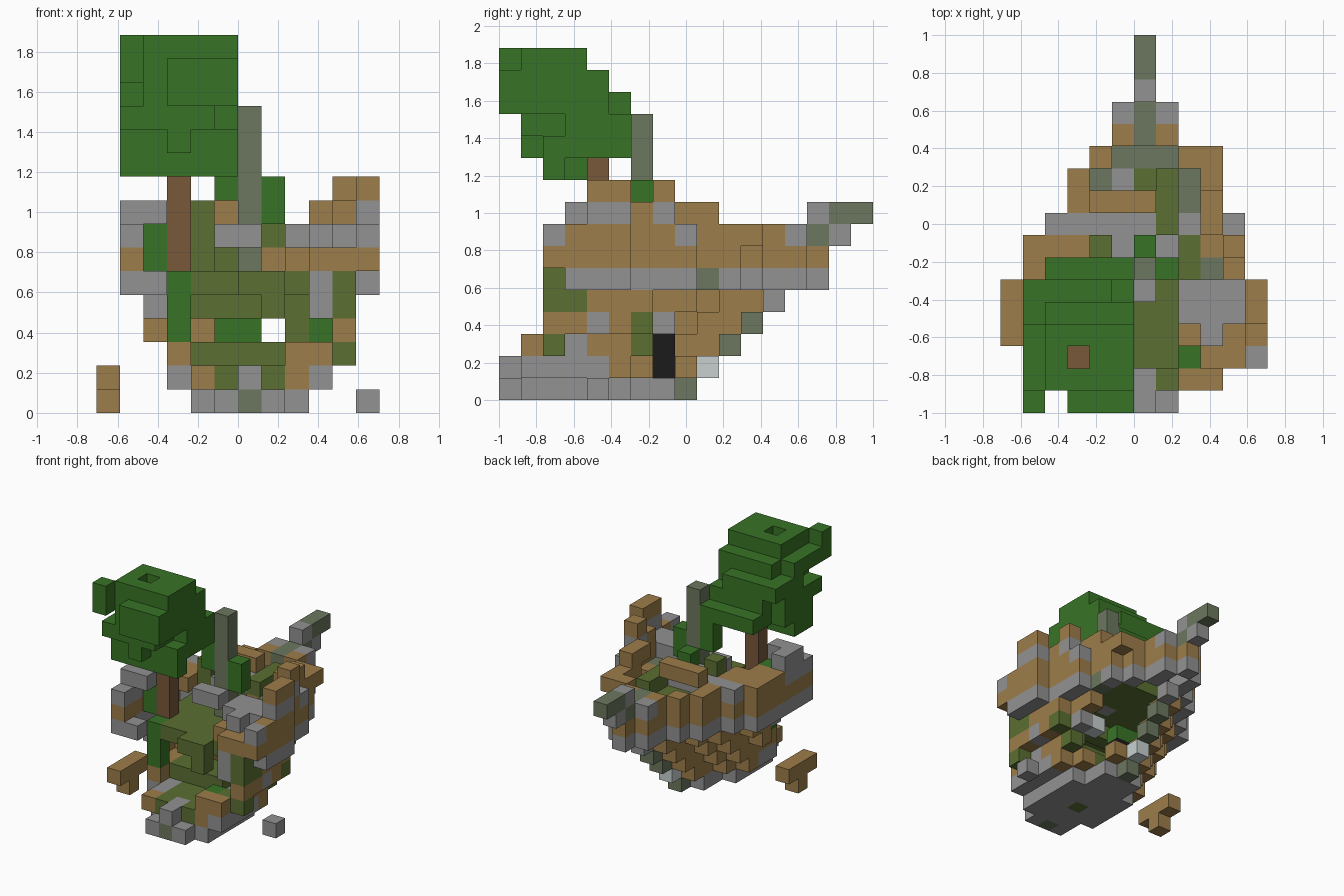
import bpy
import bmesh

cube = bpy.data.objects.get("Cube")
if cube:
    bpy.data.objects.remove(cube, do_unlink=True)

CELL = 2 / 17
KEEL = 6  # column of the keel


def material(name, *rgb):
    linear = [((c / 255 + 0.055) / 1.055) ** 2.4 for c in rgb] + [1]
    mat = bpy.data.materials.new(name)
    mat.use_nodes = True
    mat.diffuse_color = linear
    mat.node_tree.nodes["Principled BSDF"].inputs["Base Color"].default_value = linear
    return mat


wood = material("planks", 157, 125, 74)
stone = material("grey stone", 146, 146, 146)
mossy = material("mossy stone", 108, 119, 95)
moss = material("moss", 91, 111, 50)
leaf = material("leaves", 56, 116, 38)
bark = material("bark", 119, 88, 58)
coal = material("black", 27, 27, 27)
pale = material("pale stone", 200, 208, 208)
palette = [wood, stone, mossy, moss, leaf, bark, coal, pale]

grid = {}


def cells(i, j, k):
    spans = [range(s, s + 1) if isinstance(s, int) else range(s[0], s[1] + 1) for s in (i, j, k)]
    return [(a, b, c) for a in spans[0] for b in spans[1] for c in spans[2]]


def put(part, mat, i, j, k):
    for cell in cells(i, j, k):
        grid[cell] = (part, mat)


def tint(mat, i, j, k):
    """Recolour blocks that already exist."""
    for cell in cells(i, j, k):
        if cell in grid:
            grid[cell] = (grid[cell][0], mat)


def cut(i, j, k):
    for cell in cells(i, j, k):
        grid.pop(cell, None)


# Hull: layers that widen upward and taper to the bow
widths = (2, 3, 3, 4, 4, 5, 5, 5)
sterns = (1, 1, 1, 2, 2, 2, 2, 2)
bows = (8, 9, 10, 11, 12, 14, 14, 13)


def inside(i, j, k):
    if j > bows[k]:
        return False
    taper = 14 if k > 4 else bows[k]
    return abs(i - KEEL) <= min(widths[k], round(0.68 * (taper - j)))


def hull_colour(i, j, k):
    if k in (0, 5):
        return stone
    if k == 1:
        return stone if j < 5 else wood
    if k == 7:
        left_stern = i < KEEL and j < 5
        return stone if j in (2, 8, 13) or left_stern else wood
    return wood


for k in range(len(widths)):
    for j in range(sterns[k], bows[k] + 1):
        for i in range(12):
            if not inside(i, j, k):
                continue
            edge = not (inside(i - 1, j, k) and inside(i + 1, j, k) and inside(i, j + 1, k))
            if edge or k < 2:
                put("hull", hull_colour(i, j, k), i, j, k)

# Stern foot and stem stones
cut(i=4, j=1, k=0)
put("hull", stone, i=(5, 7), j=0, k=0)
put("hull", stone, i=KEEL, j=0, k=1)
tint(mossy, i=KEEL, j=0, k=0)
tint(moss, i=KEEL, j=3, k=0)
tint(mossy, i=KEEL, j=8, k=0)
tint(pale, i=KEEL, j=9, k=1)
tint(mossy, i=KEEL, j=10, k=2)
tint(mossy, i=KEEL, j=11, k=3)
tint(stone, i=KEEL, j=12, k=4)

# Weathered patches
tint(moss, i=(8, 9), j=2, k=2)
tint(stone, i=(8, 9), j=3, k=2)
tint(stone, i=10, j=4, k=3)
tint(moss, i=10, j=(2, 3), k=4)
tint(stone, i=2, j=4, k=4)
tint(mossy, i=9, j=9, k=5)
tint(moss, i=(5, 7), j=(1, 6), k=1)
tint(stone, i=KEEL, j=(0, 1), k=1)
tint(wood, i=4, j=1, k=1)
tint(wood, i=8, j=1, k=1)

# Breach on the side of the bow, and broken stern corners
cut(i=(7, 10), j=(8, 11), k=(2, 3))
cut(i=(7, 10), j=(9, 11), k=4)
cut(i=(7, 10), j=7, k=(1, 3))
cut(i=11, j=2, k=5)
cut(i=11, j=(6, 7), k=(5, 7))
cut(i=3, j=(1, 2), k=(1, 2))
cut(i=2, j=(2, 4), k=3)
cut(i=2, j=(2, 3), k=4)
put("hull", moss, i=10, j=2, k=5)
put("hull", wood, i=10, j=(6, 7), k=(6, 7))
put("hull", stone, i=10, j=(6, 7), k=5)
put("hull", moss, i=10, j=2, k=2)
put("hull", moss, i=9, j=6, k=2)
put("hull", moss, i=10, j=6, k=3)
put("hull", stone, i=9, j=7, k=3)
put("hull", pale, i=8, j=7, k=3)
put("hull", stone, i=9, j=(2, 3), k=(4, 5))
put("hull", wood, i=(8, 9), j=1, k=2)
put("hull", wood, i=9, j=11, k=7)
put("hull", stone, i=2, j=2, k=5)

# Deck overgrown with moss
put("deck", moss, i=(3, 9), j=(4, 8), k=5)
put("deck", moss, i=(4, 8), j=(9, 10), k=(5, 6))
put("deck", moss, i=(4, 8), j=3, k=5)
put("deck", moss, i=(6, 7), j=2, k=5)
put("deck", moss, i=7, j=2, k=4)
put("deck", moss, i=(4, 8), j=5, k=4)
put("deck", moss, i=8, j=5, k=3)
put("deck", stone, i=7, j=7, k=5)
put("deck", mossy, i=8, j=(9, 10), k=6)
put("deck", mossy, i=4, j=10, k=6)
put("deck", stone, i=5, j=10, k=6)
put("deck", mossy, i=(5, 7), j=11, k=6)
put("deck", mossy, i=KEEL, j=(12, 13), k=7)
put("deck", moss, i=(4, 7), j=(4, 5), k=2)
put("deck", moss, i=4, j=7, k=(6, 8))
put("deck", wood, i=7, j=8, k=6)
put("deck", moss, i=7, j=(8, 10), k=7)
put("deck", moss, i=8, j=(6, 7), k=6)
put("deck", stone, i=8, j=8, k=6)
put("deck", mossy, i=9, j=6, k=6)
put("deck", wood, i=9, j=7, k=6)

# Loose planks and beams on the deck
put("beams", stone, i=(8, 10), j=(4, 5), k=7)
put("beams", stone, i=9, j=3, k=7)
put("beams", stone, i=(5, 6), j=5, k=7)
put("beams", stone, i=(2, 6), j=8, k=7)
put("beams", stone, i=5, j=7, k=7)
put("beams", wood, i=(1, 3), j=7, k=7)
put("beams", wood, i=(2, 3), j=6, k=7)
put("beams", wood, i=2, j=5, k=7)
put("beams", wood, i=(4, 6), j=9, k=8)
put("beams", wood, i=(8, 10), j=3, k=6)
put("beams", wood, i=(9, 10), j=2, k=6)

# Railings
put("railing", stone, i=11, j=(4, 5), k=8)
put("railing", wood, i=11, j=(4, 5), k=9)
put("railing", wood, i=10, j=6, k=8)
put("railing", stone, i=10, j=7, k=8)
put("railing", wood, i=10, j=7, k=9)
put("railing", wood, i=9, j=(8, 9), k=8)
put("railing", stone, i=1, j=(3, 4), k=8)
put("railing", stone, i=2, j=3, k=8)

# Bowsprit
put("bowsprit", mossy, i=KEEL, j=14, k=7)
put("bowsprit", stone, i=KEEL, j=15, k=7)
put("bowsprit", stone, i=KEEL, j=14, k=8)
put("bowsprit", mossy, i=KEEL, j=(15, 16), k=8)

# Mast and its dark foot
put("mast", mossy, i=KEEL, j=6, k=(6, 12))
put("mast_foot", coal, i=KEEL, j=7, k=(1, 2))

# Tree crown, then the trunk leaning through it
put("crown", leaf, i=1, j=0, k=(14, 15))
put("crown", leaf, i=(3, 5), j=0, k=(13, 14))
put("crown", leaf, i=(2, 5), j=(1, 3), k=15)
put("crown", leaf, i=(1, 5), j=(1, 3), k=14)
put("crown", leaf, i=(2, 5), j=4, k=14)
put("crown", leaf, i=(2, 5), j=(1, 4), k=13)
put("crown", leaf, i=(1, 4), j=(3, 5), k=13)
put("crown", leaf, i=(1, 4), j=(1, 4), k=12)
put("crown", leaf, i=(2, 5), j=(3, 5), k=12)
put("crown", leaf, i=(2, 5), j=(2, 5), k=11)
put("crown", leaf, i=1, j=(2, 4), k=11)
put("crown", leaf, i=3, j=1, k=11)
put("crown", leaf, i=(2, 5), j=6, k=11)
put("crown", leaf, i=(1, 2), j=(2, 3), k=10)
put("crown", leaf, i=(3, 5), j=2, k=10)
put("crown", leaf, i=5, j=6, k=(9, 10))
put("trunk", bark, i=3, j=4, k=(6, 11))
put("trunk", bark, i=3, j=3, k=(12, 13))
put("trunk", bark, i=3, j=2, k=14)
cut(i=3, j=2, k=15)

# Hanging vines and bushes
put("vines", leaf, i=3, j=3, k=(3, 5))
put("vines", leaf, i=2, j=4, k=(6, 7))
put("vines", leaf, i=7, j=6, k=(8, 9))
put("vines", leaf, i=KEEL, j=7, k=8)
put("vines", leaf, i=(5, 6), j=7, k=3)
put("vines", leaf, i=9, j=5, k=3)
put("vines", leaf, i=8, j=2, k=2)

# Wreckage lying beside the hull
put("broken_beam", wood, i=0, j=(3, 5), k=1)
put("broken_beam", wood, i=0, j=4, k=0)
put("fallen_stone", stone, i=11, j=4, k=0)


# Turn each part's blocks into a mesh of exposed faces
def build(part):
    bm = bmesh.new()
    corners = {}

    def corner(point):
        if point not in corners:
            x, y, z = point
            corners[point] = bm.verts.new(((x - 6) * CELL, y * CELL - 1, z * CELL))
        return corners[point]

    for cell in [c for c in grid if grid[c][0] == part]:
        for axis in range(3):
            u, v = (axis + 1) % 3, (axis + 2) % 3
            for side in (0, 1):
                beside = list(cell)
                beside[axis] += 2 * side - 1
                if tuple(beside) in grid:
                    continue
                ring = []
                for du, dv in ((0, 0), (1, 0), (1, 1), (0, 1)):
                    point = list(cell)
                    point[axis] += side
                    point[u] += du
                    point[v] += dv
                    ring.append(corner(tuple(point)))
                face = bm.faces.new(ring if side else ring[::-1])
                face.material_index = palette.index(grid[cell][1])
    mesh = bpy.data.meshes.new(part)
    for mat in palette:
        mesh.materials.append(mat)
    bm.to_mesh(mesh)
    bm.free()
    bpy.context.collection.objects.link(bpy.data.objects.new(part, mesh))


for part in sorted({owner for owner, mat in grid.values()}):
    build(part)
